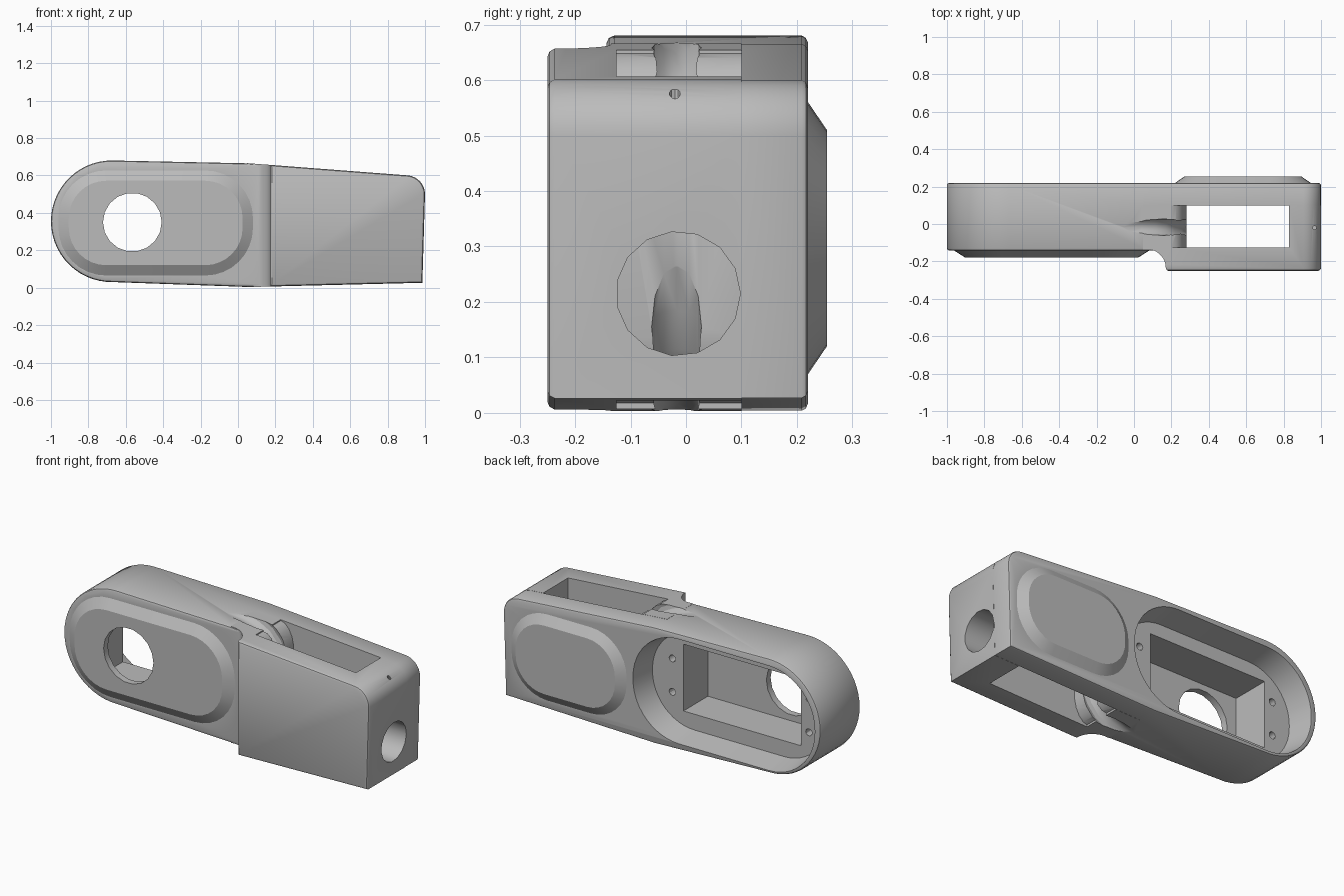
import bpy, bmesh, math
from mathutils import Vector

if "Cube" in bpy.data.objects:
    bpy.data.objects.remove(bpy.data.objects["Cube"])

grey = bpy.data.materials.new("plain grey")
grey.use_nodes = True
grey.diffuse_color = (0.5, 0.5, 0.5, 1)
grey.node_tree.nodes["Principled BSDF"].inputs["Base Color"].default_value = grey.diffuse_color


def arc(cx, cz, r, start, end, n):
    angles = [math.radians(start + (end - start) * i / n) for i in range(n + 1)]
    return [(cx + r * math.cos(a), cz + r * math.sin(a)) for a in angles]


def circle(cx, cz, r, n):
    return arc(cx, cz, r, 0, 360, n)[:-1]


def rounded(x0, x1, z0, z1, r, n=8):
    return (arc(x1 - r, z1 - r, r, 0, 90, n) + arc(x0 + r, z1 - r, r, 90, 180, n)
            + arc(x0 + r, z0 + r, r, 180, 270, n) + arc(x1 - r, z0 + r, r, 270, 360, n))


def inset(outline, d):
    """Mitred inward offset of a counter-clockwise outline."""
    pts = [Vector(p) for p in outline]
    result = []
    for i, p in enumerate(pts):
        a = (p - pts[i - 1]).normalized()
        b = (pts[(i + 1) % len(pts)] - p).normalized()
        na, nb = Vector((-a.y, a.x)), Vector((-b.y, b.x))
        result.append(p + (na + nb) * d / (1 + na.dot(nb)))
    return result


def prism(name, outline, levels, axis="y"):
    """Stack inset copies of an outline; levels are (position, inset)."""
    place = {"x": lambda u, v, t: (t, u, v),
             "y": lambda u, v, t: (u, t, v),
             "z": lambda u, v, t: (u, v, t)}[axis]
    bm = bmesh.new()
    rings = [[bm.verts.new(place(u, v, t)) for u, v in (inset(outline, d) if d else outline)]
             for t, d in levels]
    n = len(outline)
    for lo, hi in zip(rings, rings[1:]):
        for i in range(n):
            j = (i + 1) % n
            bm.faces.new((lo[i], lo[j], hi[j], hi[i]))
    bm.faces.new(rings[0])
    bm.faces.new(rings[-1])
    bmesh.ops.recalc_face_normals(bm, faces=bm.faces)
    mesh = bpy.data.meshes.new(name)
    bm.to_mesh(mesh)
    bm.free()
    mesh.materials.append(grey)
    obj = bpy.data.objects.new(name, mesh)
    bpy.context.collection.objects.link(obj)
    return obj


def select(obj):
    bpy.ops.object.select_all(action="DESELECT")
    obj.select_set(True)
    bpy.context.view_layer.objects.active = obj


def combine(target, tool, operation="DIFFERENCE"):
    tool.hide_render = True
    mod = target.modifiers.new(operation, "BOOLEAN")
    mod.operation, mod.object, mod.solver = operation, tool, "EXACT"
    select(target)
    bpy.ops.object.modifier_apply(modifier=mod.name)
    bpy.data.objects.remove(tool)


def tube(name, path, radius, y):
    curve = bpy.data.curves.new(name, "CURVE")
    curve.dimensions = "3D"
    curve.bevel_depth, curve.bevel_resolution = radius, 4
    curve.use_fill_caps = True
    spline = curve.splines.new("POLY")
    spline.points.add(len(path) - 1)
    for point, (x, z) in zip(spline.points, path):
        point.co = (x, y, z, 1)
    obj = bpy.data.objects.new(name, curve)
    bpy.context.collection.objects.link(obj)
    select(obj)
    bpy.ops.object.convert(target="MESH")
    obj = bpy.context.object
    obj.data.materials.clear()
    obj.data.materials.append(grey)
    bm = bmesh.new()
    bm.from_mesh(obj.data)
    bmesh.ops.recalc_face_normals(bm, faces=bm.faces)
    bm.to_mesh(obj.data)
    bm.free()
    return obj


# Main shell: long rounded slab with softened front and back rims
block_side = ([(0.05, 0.004), (0.985, 0.027)] + arc(0.899, 0.5, 0.1, 0, 86, 8) + [(0.05, 0.665)])
slab_side = arc(-0.675, 0.355, 0.325, 89, 271, 28) + block_side
soft_back = [(0.209, 0), (0.216, 0.004), (0.22, 0.013)]
body = prism("housing", slab_side,
             [(-0.143, 0.013), (-0.139, 0.004), (-0.13, 0)] + soft_back)

# Thicker end block, blended into the slab by a concave fillet
block = prism("end_block", block_side,
              [(-0.25, 0.013), (-0.246, 0.004), (-0.237, -0.0008), (0.1, -0.0008)])
fillet = arc(0.07, -0.235, 0.1, 90, 0, 8) + [(0.174, -0.245), (0.185, -0.252), (0.185, -0.4)]
cutter = prism("fillet_cutter", [(-0.2, -0.4), (-0.2, -0.135)] + fillet, [(-0.3, 0), (1, 0)], "z")
combine(block, cutter)
combine(body, block, "UNION")

# Raised chamfered pads on the front and the back
front_pad = prism("front_pad", rounded(-0.96, 0.08, 0.065, 0.627, 0.255),
                  [(-0.12, 0), (-0.143, 0), (-0.178, 0.055)])
combine(body, front_pad, "UNION")
back_pad = prism("back_pad", rounded(0.22, 0.945, 0.07, 0.56, 0.225),
                 [(0.2, 0), (0.22, 0), (0.254, 0.05)])
combine(body, back_pad, "UNION")

# Back recess, inner box pocket and screw holes
recess = prism("recess_cutter", rounded(-0.965, 0.18, 0.045, 0.64, 0.29, 12),
               [(0.08, 0.025), (0.22, 0), (0.3, 0)])
combine(body, recess)
pocket = prism("pocket_cutter", [(-0.78, 0.16), (-0.04, 0.16), (-0.04, 0.54), (-0.78, 0.54)],
               [(-0.14, 0), (0.15, 0)])
combine(body, pocket)
for x in (-0.83, 0.03):
    for z in (0.25, 0.44):
        combine(body, prism("screw_cutter", circle(x, z, 0.02, 12), [(0, 0), (0.15, 0)]))

# Round window through the front wall
combine(body, prism("window_cutter", circle(-0.565, 0.35, 0.157, 18), [(-0.4, 0), (0, 0)]))

# Slot through the end block, with rounded inner lips top and bottom
mid = 0.333
lip = [(0.2, 0.9), (0.2, 0.648), (0.225, 0.64), (0.25, 0.615), (0.27, 0.575), (0.28, 0.53)]
slot = ([(0.83, -0.3), (0.83, 0.9)] + lip + [(x, 2 * mid - z) for x, z in reversed(lip)])
slot[0] = (0.83, 2 * mid - 0.9)
combine(body, prism("slot_cutter", slot, [(-0.125, 0), (0.1, 0)]))

# Cable grooves curving into the slot, above and below
path = [(-0.15, 0.728), (-0.05, 0.711), (0.05, 0.694), (0.13, 0.67),
        (0.2, 0.632), (0.25, 0.575), (0.285, 0.5), (0.32, 0.42)]
combine(body, tube("upper_groove_cutter", path, 0.045, -0.017))
combine(body, tube("lower_groove_cutter", [(x, 2 * mid - z) for x, z in path], 0.045, -0.017))

# Round opening in the end wall and a tiny pin hole above it
combine(body, prism("end_hole_cutter", circle(-0.014, 0.215, 0.112, 15), [(0.7, 0), (1.2, 0)], "x"))
combine(body, prism("pin_hole_cutter", circle(0.965, -0.02, 0.01, 10), [(0.45, 0), (0.7, 0)], "z"))

select(body)
bpy.ops.object.shade_smooth_by_angle(angle=math.radians(30))
